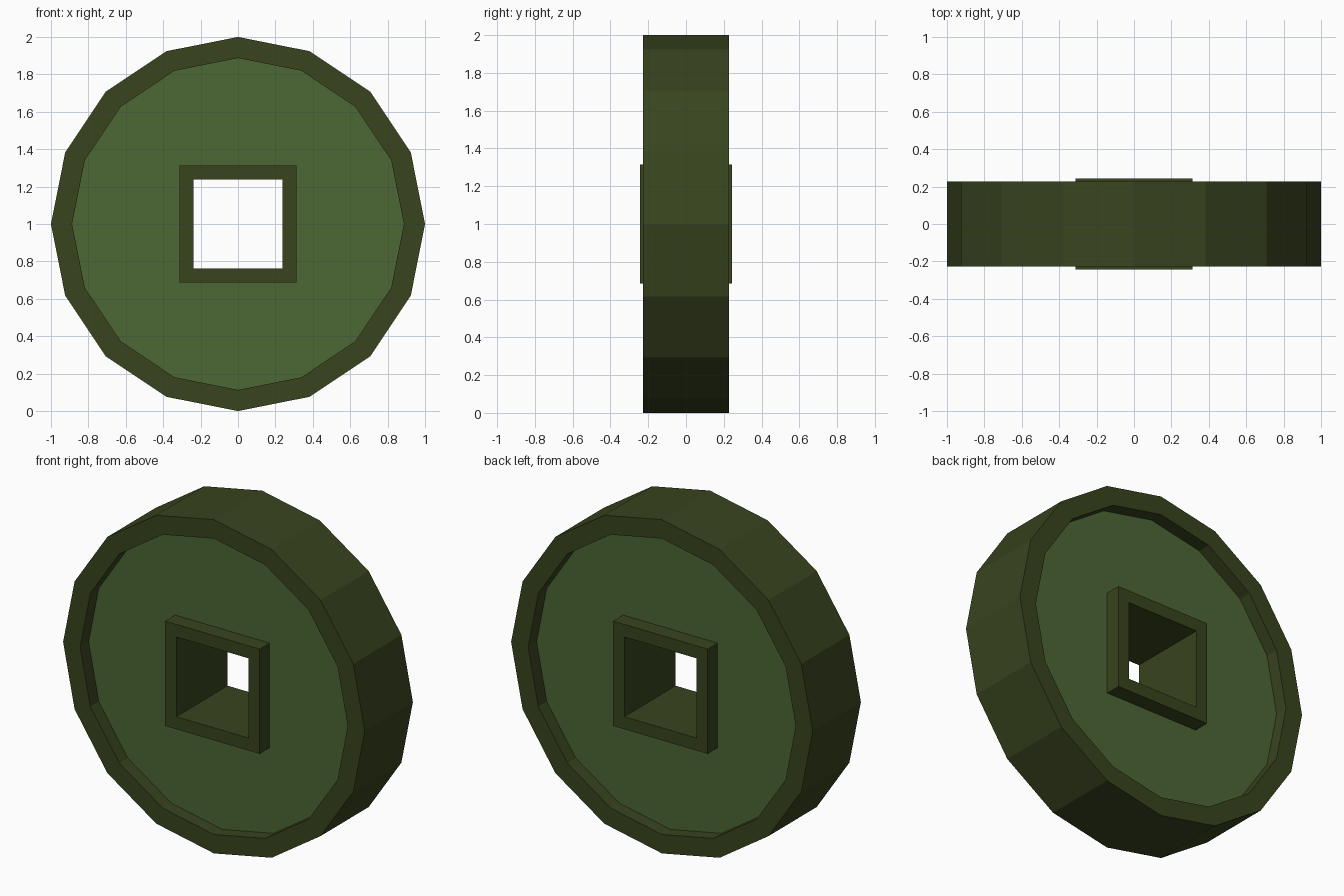
import bpy
import bmesh
from math import cos, sin, pi

if "Cube" in bpy.data.objects:
    bpy.data.objects.remove(bpy.data.objects["Cube"])

SIDES = 16
R_OUT, R_IN = 1.0, 0.887        # rim radii
S_OUT, S_IN = 0.314, 0.239      # square frame half-widths
Y_RIM, Y_FRAME, Y_FACE = 0.228, 0.243, 0.148
CENTRE_Z = 1.0


def material(name, rgb):
    m = bpy.data.materials.new(name)
    m.diffuse_color = (*rgb, 1.0)
    m.use_nodes = True
    m.node_tree.nodes["Principled BSDF"].inputs["Base Color"].default_value = m.diffuse_color
    return m


def loop(bm, kind, size, y):
    """Closed loop around the y axis: a 16-gon, a square, or a square cut into 16 points."""
    if kind == "square":
        angles = [pi / 4 + k * pi / 2 for k in range(4)]
    else:
        angles = [k * 2 * pi / SIDES for k in range(SIDES)]
    verts = []
    for a in angles:
        r = size
        if kind != "round":
            r /= max(abs(cos(a)), abs(sin(a)))
        verts.append(bm.verts.new((r * cos(a), y, CENTRE_Z + r * sin(a))))
    return verts


def build(name, paths, mat):
    """Bridge each path of loops into flat quads."""
    bm = bmesh.new()
    for path in paths:
        loops = [loop(bm, *p) for p in path]
        for a, b in zip(loops, loops[1:]):
            for k in range(len(a)):
                n = (k + 1) % len(a)
                bm.faces.new((a[k], b[k], b[n], a[n]))
    mesh = bpy.data.meshes.new(name)
    bm.to_mesh(mesh)
    bm.free()
    mesh.materials.append(mat)
    ob = bpy.data.objects.new(name, mesh)
    bpy.context.collection.objects.link(ob)
    return ob


dark = material("dark_olive", (0.040, 0.058, 0.013))
green = material("face_green", (0.072, 0.135, 0.036))

# Raised outer rim
build("coin_rim", [[("round", r, y) for r, y in (
    (R_IN, -Y_FACE), (R_IN, -Y_RIM), (R_OUT, -Y_RIM),
    (R_OUT, Y_RIM), (R_IN, Y_RIM), (R_IN, Y_FACE))]], dark)

# Recessed front and back faces around the square hole
build("coin_faces", [
    [("square16", S_OUT, -Y_FACE), ("round", R_IN, -Y_FACE)],
    [("round", R_IN, Y_FACE), ("square16", S_OUT, Y_FACE)]], green)

# Raised square frame with the through hole
build("hole_frame", [[("square", s, y) for s, y in (
    (S_OUT, Y_FACE), (S_OUT, Y_FRAME), (S_IN, Y_FRAME),
    (S_IN, -Y_FRAME), (S_OUT, -Y_FRAME), (S_OUT, -Y_FACE))]], dark)
